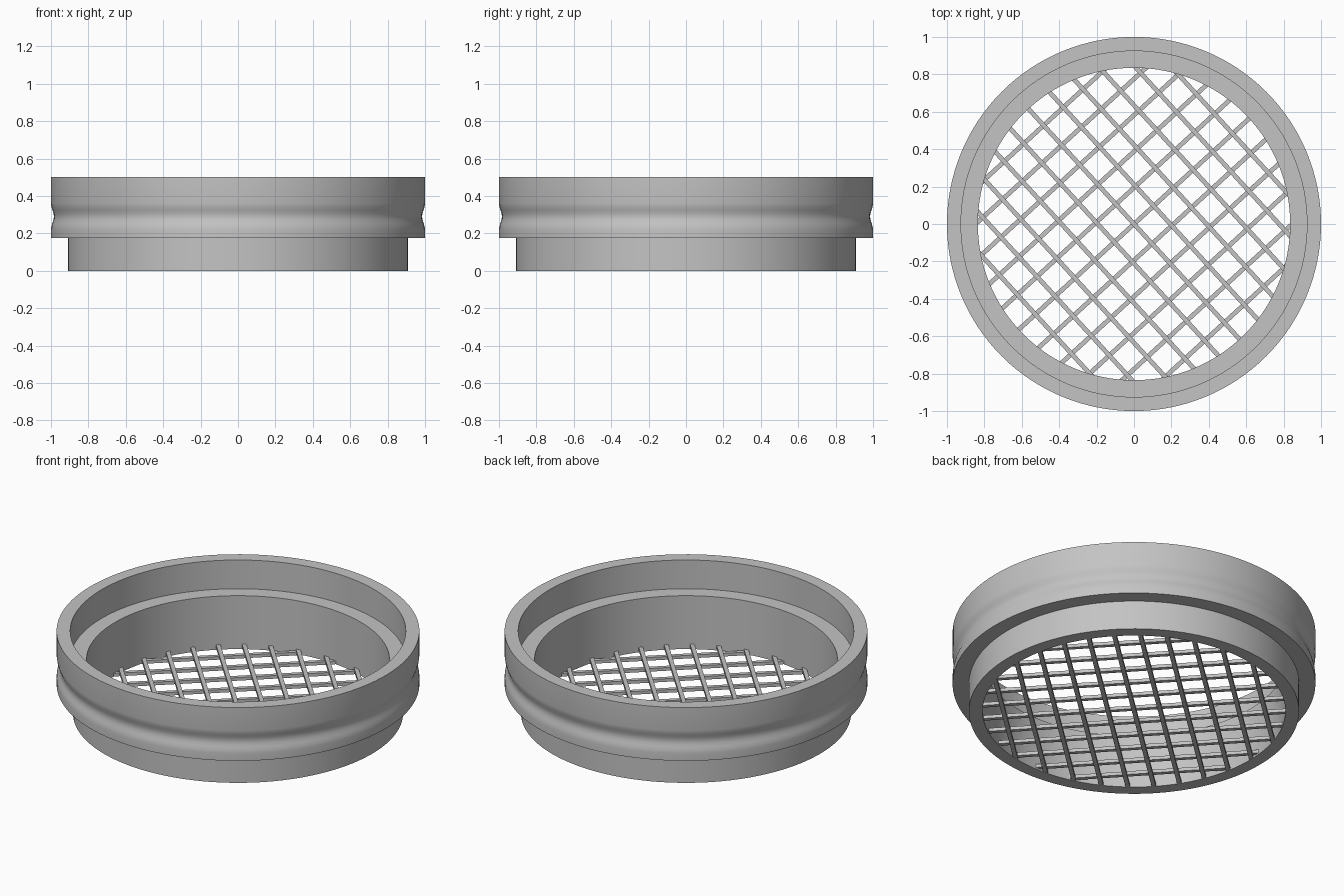
import bpy
import bmesh
import math
from mathutils import Matrix, Vector

if "Cube" in bpy.data.objects:
    bpy.data.objects.remove(bpy.data.objects["Cube"], do_unlink=True)

# Single grey material
grey = bpy.data.materials.new("grey")
grey.use_nodes = True
colour = (0.55, 0.55, 0.55, 1)
grey.diffuse_color = colour
grey.node_tree.nodes["Principled BSDF"].inputs["Base Color"].default_value = colour

SEGMENTS = 128
INNER = 0.835


def add_object(name, bm):
    bmesh.ops.recalc_face_normals(bm, faces=bm.faces)
    mesh = bpy.data.meshes.new(name)
    bm.to_mesh(mesh)
    bm.free()
    mesh.materials.append(grey)
    obj = bpy.data.objects.new(name, mesh)
    bpy.context.collection.objects.link(obj)
    return obj


def lathe(name, profile):
    """Revolve a closed (radius, height) profile around z."""
    bm = bmesh.new()
    verts = [bm.verts.new((r, 0, z)) for r, z in profile]
    edges = [bm.edges.new((a, b)) for a, b in zip(verts, verts[1:] + verts[:1])]
    bmesh.ops.spin(bm, geom=verts + edges, cent=(0, 0, 0), axis=(0, 0, 1),
                   angle=math.tau, steps=SEGMENTS, use_merge=True)
    bmesh.ops.remove_doubles(bm, verts=bm.verts, dist=1e-5)
    obj = add_object(name, bm)
    bpy.ops.object.select_all(action="DESELECT")
    obj.select_set(True)
    bpy.context.view_layer.objects.active = obj
    bpy.ops.object.shade_smooth_by_angle(angle=math.radians(30))
    return obj


def bar_layer(name, angle, bottom, height):
    """Parallel bars spanning the opening, ends buried in the wall."""
    bm = bmesh.new()
    turn = Matrix.Rotation(math.radians(angle), 4, "Z")
    for k in range(-5, 6):
        offset = k * 0.143
        length = 2 * math.sqrt((INNER + 0.02) ** 2 - offset ** 2)
        place = Matrix.Translation(Vector((0, offset, bottom + height / 2)))
        size = Matrix.Diagonal((length, 0.024, height, 1))
        bmesh.ops.create_cube(bm, size=1, matrix=turn @ place @ size)
    return add_object(name, bm)


# Stepped ring wall: narrow foot, wide collar with a shallow finger groove
groove = [(1 - 0.016 * math.sin(math.pi * i / 8) ** 2, 0.22 + 0.14 * i / 8)
          for i in range(9)]
profile = [(INNER, 0), (0.91, 0), (0.91, 0.176), (1, 0.176)]
profile += groove
profile += [(1, 0.5), (0.925, 0.5), (0.925, 0.325), (INNER, 0.325)]
lathe("ring_wall", profile)

# Crossed mesh floor
bar_layer("lower_mesh_bars", 42.5, 0.001, 0.019)
bar_layer("upper_mesh_bars", -47.5, 0.01, 0.02)
